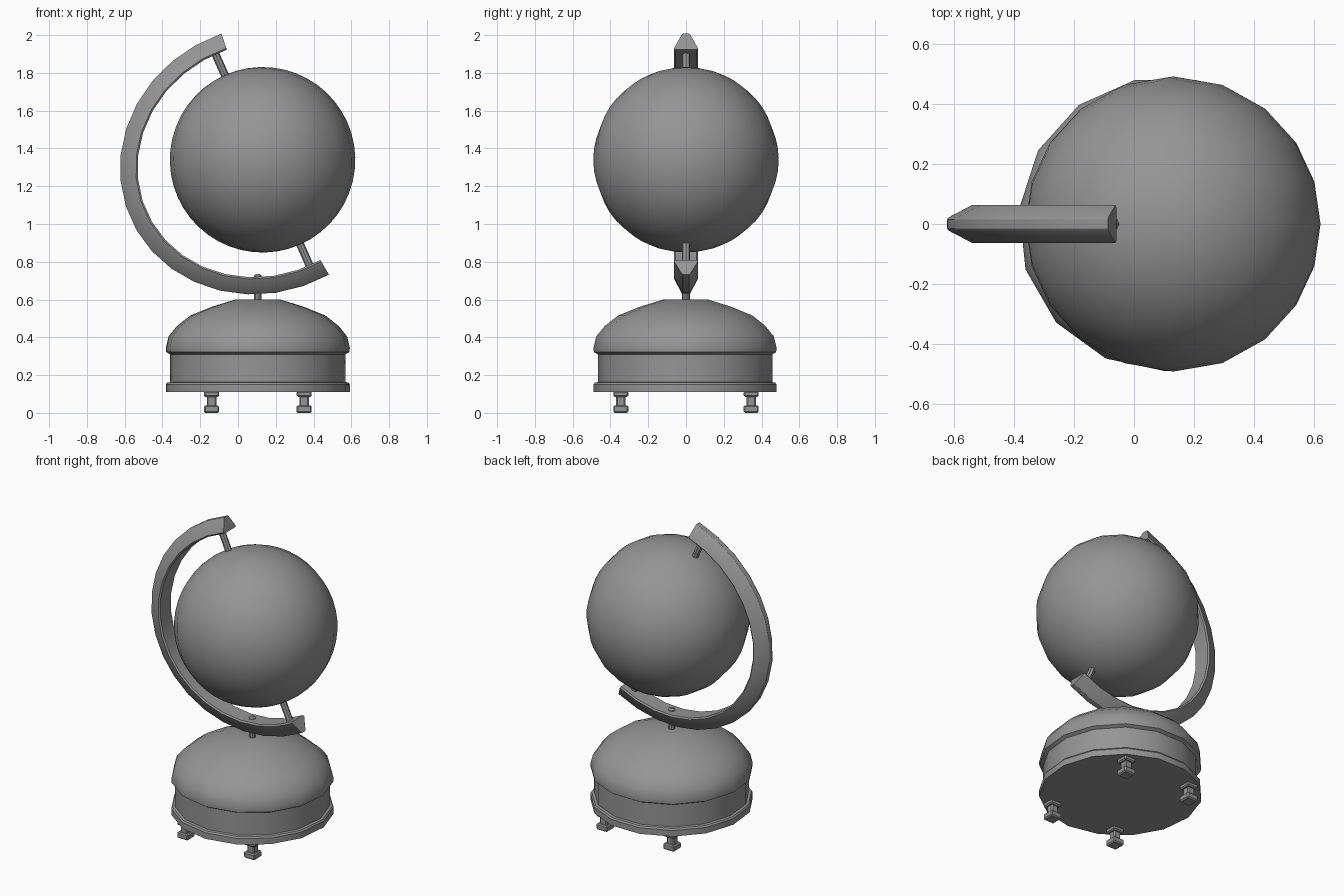
import bpy, bmesh, math
from mathutils import Matrix, Vector

if "Cube" in bpy.data.objects:
    bpy.data.objects.remove(bpy.data.objects["Cube"])

GREY = (0.3, 0.3, 0.3, 1)
grey = bpy.data.materials.new("plain grey")
grey.use_nodes = True
grey.diffuse_color = GREY
grey.node_tree.nodes["Principled BSDF"].inputs["Base Color"].default_value = GREY

BASE_X = 0.105
# Frame of the tilted globe axis
TILT = Matrix.Translation((0.13, 0, 1.34)) @ Matrix.Rotation(math.radians(-24), 4, 'Y')


def finish(name, bm, matrix=Matrix(), angle=30):
    bmesh.ops.recalc_face_normals(bm, faces=bm.faces)
    mesh = bpy.data.meshes.new(name)
    bm.to_mesh(mesh)
    bm.free()
    mesh.transform(matrix)
    mesh.materials.append(grey)
    obj = bpy.data.objects.new(name, mesh)
    bpy.context.collection.objects.link(obj)
    bpy.ops.object.select_all(action='DESELECT')
    obj.select_set(True)
    bpy.context.view_layer.objects.active = obj
    bpy.ops.object.shade_smooth_by_angle(angle=math.radians(angle))
    return obj


def loft(bm, rings):
    """Skin a list of point rings and cap both ends."""
    rows = [[bm.verts.new(p) for p in ring] for ring in rings]
    n = len(rows[0])
    for a, b in zip(rows, rows[1:]):
        for i in range(n):
            j = (i + 1) % n
            bm.faces.new((a[i], a[j], b[j], b[i]))
    bm.faces.new(rows[0])
    bm.faces.new(rows[-1])


def lathe(name, profile, sides, matrix=Matrix(), start=-90, angle=30):
    bm = bmesh.new()
    turns = [math.radians(start + 360 * i / sides) for i in range(sides)]
    loft(bm, [[(r * math.cos(t), r * math.sin(t), z) for t in turns] for r, z in profile])
    return finish(name, bm, matrix, angle)


# Domed base with a lower flange and an overhanging rim
lathe("base", [(0.49, 0.11), (0.49, 0.15), (0.483, 0.16), (0.467, 0.163), (0.467, 0.31),
               (0.488, 0.322), (0.49, 0.345), (0.475, 0.405), (0.43, 0.46),
               (0.36, 0.515), (0.25, 0.56), (0.12, 0.6)],
      15, Matrix.Translation((BASE_X, 0, 0)), angle=32)

# Post joining base and arm
lathe("post", [(0.021, 0.58), (0.021, 0.725), (0.012, 0.735)], 10,
      Matrix.Translation((BASE_X, 0, 0)))

# Globe
bm = bmesh.new()
bmesh.ops.create_uvsphere(bm, u_segments=20, v_segments=24, radius=0.491)
finish("globe", bm, TILT, 60)

# Axle pins at both poles
for name, sign in (("upper_pin", 1), ("lower_pin", -1)):
    lathe(name, [(0.021, sign * 0.47), (0.021, sign * 0.63)], 8, TILT)

# Curved arm: wedge section swept between two ellipses
bm = bmesh.new()
STEPS = 17
section = [(0, -0.056), (0.1, -0.063), (0.95, -0.022), (1, -0.015),
           (1, 0.015), (0.95, 0.022), (0.1, 0.063), (0, 0.056)]
rings = []
for k in range(STEPS + 1):
    t = math.radians(-5.5 + 191 * k / STEPS)
    inner = Vector((-0.672 * math.sin(t), 0, 0.612 * math.cos(t)))
    outer = Vector((-0.765 * math.sin(t), 0, 0.702 * math.cos(t)))
    rings.append([inner.lerp(outer, f) + Vector((0, y, 0)) for f, y in section])
loft(bm, rings)
finish("arm", bm, TILT)


# Feet: bevelled blocks on short stems
def block(bm, width, low, high):
    made = bmesh.ops.create_cube(bm, size=1)["verts"]
    bmesh.ops.scale(bm, vec=(width, width, high - low), verts=made)
    bmesh.ops.translate(bm, vec=(0, 0, (low + high) / 2), verts=made)
    edges = {e for v in made for e in v.link_edges}
    bmesh.ops.bevel(bm, geom=list(edges), offset=0.007, segments=1, affect='EDGES')


for x, side in ((-0.245, "right"), (0.245, "left")):
    for y, end in ((-0.345, "front"), (0.345, "back")):
        bm = bmesh.new()
        block(bm, 0.08, 0, 0.04)
        block(bm, 0.05, 0.03, 0.095)
        block(bm, 0.08, 0.085, 0.115)
        finish(f"{end}_{side}_foot", bm, Matrix.Translation((BASE_X + x, y, 0)))
